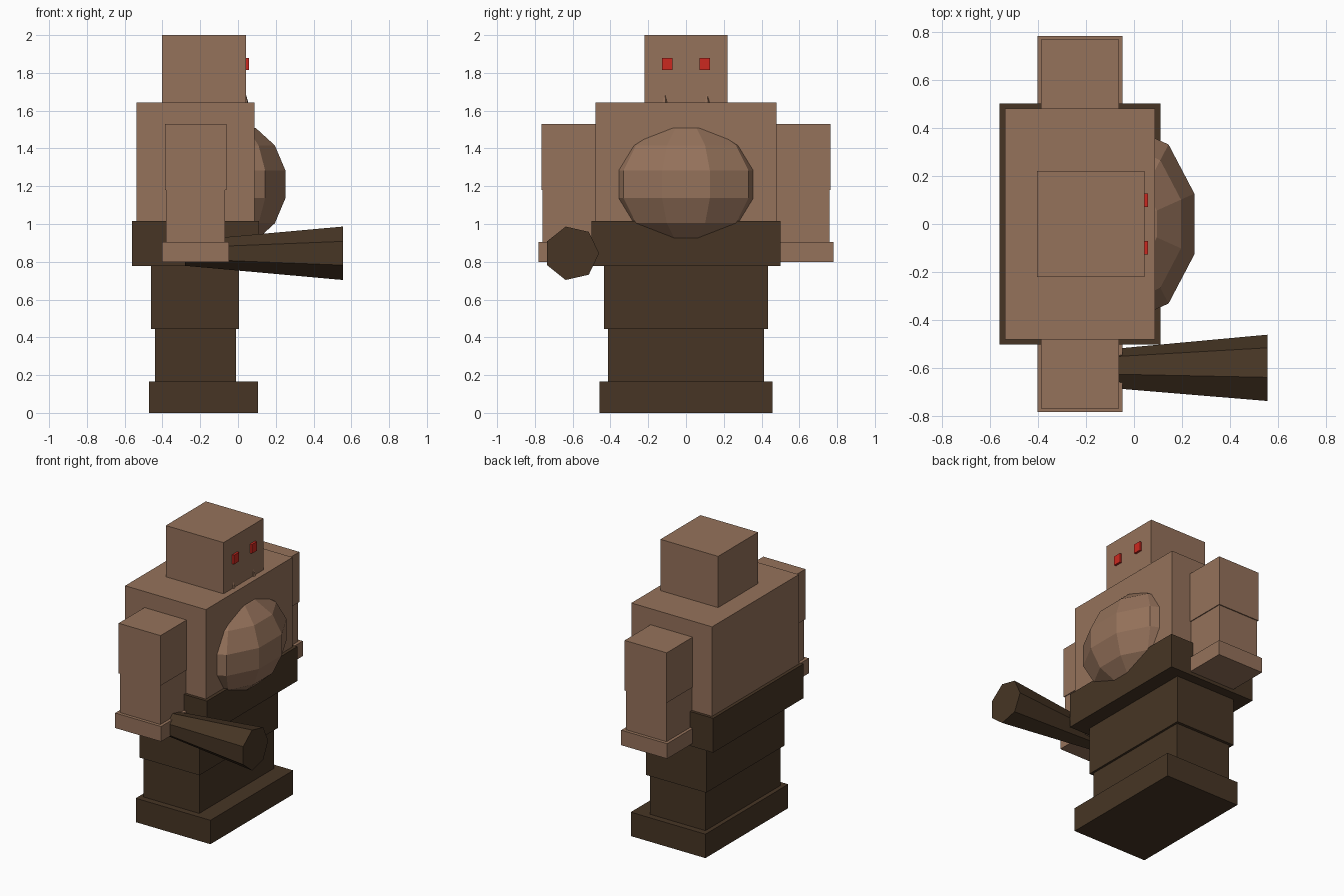
import bpy, bmesh
from math import pi
from mathutils import Matrix, Vector

if "Cube" in bpy.data.objects:
    bpy.data.objects.remove(bpy.data.objects["Cube"], do_unlink=True)


def material(name, rgb):
    mat = bpy.data.materials.new(name)
    mat.use_nodes = True
    mat.diffuse_color = (*rgb, 1)
    mat.node_tree.nodes["Principled BSDF"].inputs["Base Color"].default_value = (*rgb, 1)
    return mat


skin = material("tan skin", (0.30, 0.168, 0.104))
hide = material("dark brown hide", (0.063, 0.036, 0.018))
red = material("red eye", (0.60, 0.022, 0.014))


def add_object(name, bm, mat):
    bmesh.ops.recalc_face_normals(bm, faces=bm.faces[:])
    mesh = bpy.data.meshes.new(name)
    bm.to_mesh(mesh)
    bm.free()
    mesh.materials.append(mat)
    obj = bpy.data.objects.new(name, mesh)
    bpy.context.collection.objects.link(obj)
    return obj


def box(name, mat, x, y, z):
    """Box from its (low, high) range on each axis."""
    low, high = (Vector(v) for v in zip(x, y, z))
    bm = bmesh.new()
    bmesh.ops.create_cube(bm, size=1, matrix=Matrix.Translation((low + high) / 2)
                          @ Matrix.Diagonal((*(high - low), 1)))
    return add_object(name, bm, mat)


def cone(name, mat, sides, r1, r2, length, matrix):
    bm = bmesh.new()
    bmesh.ops.create_cone(bm, cap_ends=True, segments=sides, radius1=r1,
                          radius2=r2, depth=length, matrix=matrix)
    return add_object(name, bm, mat)


# Central stack, facing +x
for name, mat, x, half, z in (
    ("feet", hide, (-0.47, 0.107), 0.457, (0, 0.167)),
    ("lower_legs", hide, (-0.44, -0.01), 0.413, (0.167, 0.445)),
    ("upper_legs", hide, (-0.46, 0.005), 0.433, (0.445, 0.777)),
    ("belt", hide, (-0.56, 0.11), 0.5, (0.777, 1.017)),
    ("torso", skin, (-0.537, 0.087), 0.479, (1.017, 1.642)),
    ("head", skin, (-0.403, 0.043), 0.221, (1.642, 2.0)),
):
    box(name, mat, x, (-half, half), z)

# Arms, eyes and tusks on both sides
for side, s in (("left", 1), ("right", -1)):
    for name, mat, x, y, z in (
        ("upper_arm", skin, (-0.387, -0.062), (0.44, 0.766), (1.18, 1.53)),
        ("lower_arm", skin, (-0.381, -0.068), (0.447, 0.759), (0.905, 1.18)),
        ("hand", skin, (-0.402, -0.047), (0.43, 0.782), (0.80, 0.905)),
        ("eye", red, (0.03, 0.058), (0.071, 0.126), (1.815, 1.879)),
    ):
        box(f"{side}_{name}", mat, x, sorted(s * v for v in y), z)
    cone(f"{side}_tusk", skin, 5, 0.016, 0, 0.055,
         Matrix.Translation((0.04, s * 0.112, 1.667)))

# Round faceted belly
bm = bmesh.new()
bmesh.ops.create_uvsphere(bm, u_segments=10, v_segments=7, radius=1,
                          matrix=Matrix.Translation((-0.03, 0, 1.21))
                          @ Matrix.Diagonal((0.303, 0.419, 0.33, 1)))
add_object("belly", bm, skin)

# Seven-sided club held in the right hand, widening forwards
cone("club", hide, 7, 0.068, 0.145, 0.835,
     Matrix.Translation((0.1375, -0.605, 0.845)) @ Matrix.Rotation(pi / 2, 4, "Y"))
